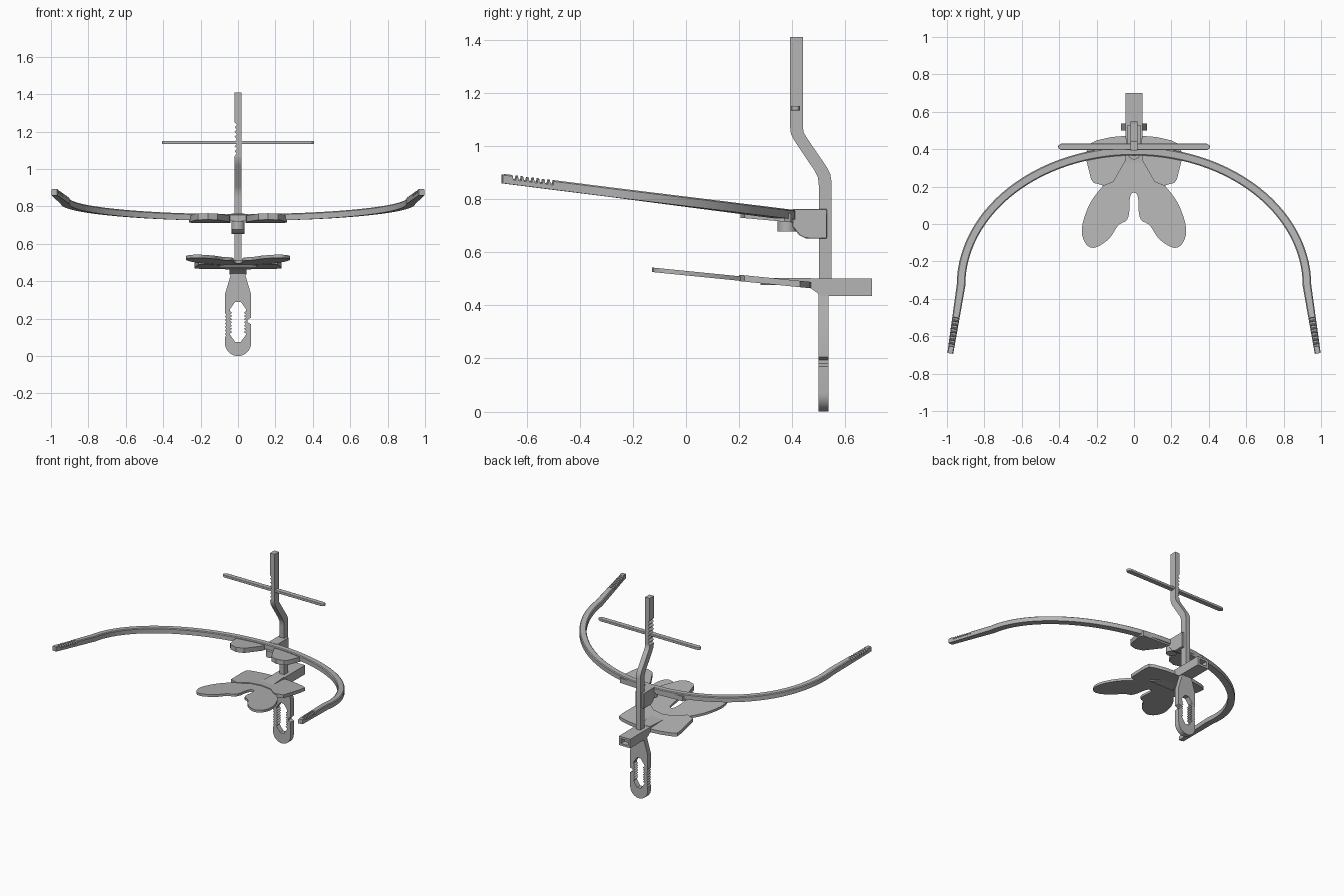
import bpy, bmesh, math
from mathutils import Matrix

old = bpy.data.objects.get("Cube")
if old:
    bpy.data.objects.remove(old)

GREY = (0.46, 0.46, 0.46, 1)
mat = bpy.data.materials.new("plain grey")
mat.diffuse_color = GREY
mat.use_nodes = True
mat.node_tree.nodes["Principled BSDF"].inputs["Base Color"].default_value = GREY


def finish(name, mesh, bevel=0):
    mesh.name = name
    bm = bmesh.new()
    bm.from_mesh(mesh)
    bmesh.ops.remove_doubles(bm, verts=bm.verts, dist=1e-5)
    bmesh.ops.recalc_face_normals(bm, faces=bm.faces)
    bm.to_mesh(mesh)
    bm.free()
    mesh.materials.clear()
    mesh.materials.append(mat)
    ob = bpy.data.objects.new(name, mesh)
    bpy.context.collection.objects.link(ob)
    if bevel:
        mod = ob.modifiers.new("soft edges", "BEVEL")
        mod.width, mod.segments, mod.limit_method = bevel, 2, "ANGLE"
    for o in bpy.context.selected_objects:
        o.select_set(False)
    ob.select_set(True)
    bpy.context.view_layer.objects.active = ob
    bpy.ops.object.shade_smooth_by_angle(angle=math.radians(30))
    return ob


# Axis maps from (outline u, outline v, thickness) to the world
FRONT = Matrix(((1, 0, 0, 0), (0, 0, 1, 0), (0, 1, 0, 0), (0, 0, 0, 1)))
SIDE = Matrix(((0, 0, 1, 0), (1, 0, 0, 0), (0, 1, 0, 0), (0, 0, 0, 1)))


def sloped(z, slope):
    return Matrix(((1, 0, 0, 0), (0, 1, 0, 0), (0, slope, 1, z), (0, 0, 0, 1)))


def prism(name, loops, thick, matrix, bevel=0):
    """Extrude an outline, with later loops as holes."""
    cu = bpy.data.curves.new(name, "CURVE")
    cu.dimensions, cu.fill_mode, cu.extrude = "2D", "BOTH", thick / 2
    for loop in loops:
        sp = cu.splines.new("POLY")
        sp.points.add(len(loop) - 1)
        for p, (u, v) in zip(sp.points, loop):
            p.co = (u, v, 0, 1)
        sp.use_cyclic_u = True
    tmp = bpy.data.objects.new("temp", cu)
    bpy.context.collection.objects.link(tmp)
    deps = bpy.context.evaluated_depsgraph_get()
    mesh = bpy.data.meshes.new_from_object(tmp.evaluated_get(deps))
    bpy.data.objects.remove(tmp)
    mesh.transform(matrix)
    return finish(name, mesh, bevel)


def both(half):
    return half + [(-u, v) for u, v in reversed(half) if abs(u) > 1e-6]


def rounded(pts, times=2):
    """Cut the corners of a closed outline."""
    for _ in range(times):
        nxt = pts[1:] + pts[:1]
        pts = [(a[0] + (b[0] - a[0]) * k, a[1] + (b[1] - a[1]) * k)
               for a, b in zip(pts, nxt) for k in (0.25, 0.75)]
    return pts


def teeth(x, depth, z0, z1, n):
    """Row of triangular teeth along a vertical edge."""
    return [(x + (depth if i % 2 else 0), z0 + (z1 - z0) * i / (2 * n))
            for i in range(2 * n + 1)]


# Upright rod: toothed upper length, then the bent lower length
prism("upper_rod", [[(0.018, 1.065), (0.018, 1.41), (-0.018, 1.41)]
                    + teeth(-0.018, 0.012, 1.25, 1.07, 7) + [(-0.018, 1.065)]],
      0.048, Matrix.Translation((0, 0.416, 0)) @ FRONT)
prism("bent_rod", [[(0.392, 1.07), (0.395, 1.045), (0.408, 1.02), (0.485, 0.905),
                    (0.497, 0.88), (0.50, 0.85), (0.50, 0.45), (0.547, 0.45),
                    (0.547, 0.87), (0.543, 0.895), (0.53, 0.92), (0.455, 1.03),
                    (0.443, 1.05), (0.44, 1.07)]], 0.036, SIDE)

# Sighting crossbar
prism("crossbar", [both([(0.39, 0.395), (0.405, 0.405), (0.405, 0.42), (0.39, 0.43)])],
      0.018, Matrix.Translation((0, 0, 1.142)), 0.003)

# Hanging paddle with toothed slot and side notch
R = 0.07
arc = [(R * math.cos(a), R - R * math.sin(a))
       for a in (math.pi * i / 16 for i in range(17))]
outline = ([(0.04, 0.47), (0.04, 0.43), (R, 0.33), (R, 0.205), (0.052, 0.195),
            (0.052, 0.18), (R, 0.17)] + arc + teeth(-R, 0.007, 0.1, 0.23, 7)
           + [(-R, 0.33), (-0.04, 0.43), (-0.04, 0.47)])
slot = ([(0.015, 0.075), (0.043, 0.115)] + teeth(0.043, -0.012, 0.12, 0.24, 7)
        + [(0.043, 0.25), (0.015, 0.29), (-0.015, 0.29), (-0.043, 0.25)]
        + teeth(-0.043, 0.012, 0.24, 0.12, 7) + [(-0.043, 0.115), (-0.015, 0.075)])
prism("paddle", [outline, slot], 0.037, Matrix.Translation((0, 0.518, 0)) @ FRONT)

# Slide block behind the bite plate, with a recess in its rear end
prism("slide_block", [[(0.455, 0.50), (0.455, 0.475), (0.51, 0.435),
                       (0.66, 0.435), (0.66, 0.50)]], 0.09, SIDE)
prism("slide_socket", [[(0.045, 0.435), (0.045, 0.50), (-0.045, 0.50), (-0.045, 0.435)],
                       [(0.028, 0.45), (0.028, 0.485), (-0.028, 0.485), (-0.028, 0.45)]],
      0.041, Matrix.Translation((0, 0.68, 0)) @ FRONT)

# Bite plate: forked front, winged back, centre rib
fork = rounded([(0.025, 0.15), (0.025, 0.02), (0.085, 0.0), (0.13, -0.085),
                (0.235, -0.145), (0.29, -0.05), (0.25, 0.09), (0.19, 0.18),
                (0.11, 0.26), (0.03, 0.29), (-0.03, 0.29)]
               + [(-u, v) for u, v in reversed(
                   [(0.025, 0.15), (0.025, 0.02), (0.085, 0.0), (0.13, -0.085),
                    (0.235, -0.145), (0.29, -0.05), (0.25, 0.09), (0.19, 0.18),
                    (0.11, 0.26)])] + [(0, 0.175)])
prism("bite_fork", [fork], 0.017, sloped(0.521, -0.1))
prism("bite_wing", [both([(0, 0.475), (0.12, 0.465), (0.2, 0.447), (0.232, 0.43),
                          (0.232, 0.38), (0.21, 0.22), (0.15, 0.2), (0.08, 0.255),
                          (0, 0.27)])], 0.024, sloped(0.523, -0.1))
prism("bite_rib", [both([(0.1, 0.28), (0.05, 0.34), (0.04, 0.47)])],
      0.026, Matrix.Translation((0, 0, 0.489)))

# Clamp block on the rod and its thumb knob
prism("clamp_block", [[(0.40, 0.762), (0.40, 0.70), (0.425, 0.665), (0.45, 0.652),
                       (0.53, 0.652), (0.53, 0.762)]], 0.07, SIDE, 0.003)
prism("clamp_knob", [[(0.035 * math.cos(math.tau * i / 24),
                       0.38 + 0.035 * math.sin(math.tau * i / 24)) for i in range(24)]],
      0.045, Matrix.Translation((0, 0, 0.70)))

# Wing plates under the middle of the bow
for side, s in (("left", 1), ("right", -1)):
    wing = [(0.04, 0.405), (0.045, 0.34), (0.11, 0.225), (0.16, 0.205),
            (0.215, 0.22), (0.23, 0.24), (0.262, 0.37), (0.25, 0.395)]
    prism(side + "_bow_wing", [[(s * u, v) for u, v in wing]], 0.034, sloped(0.765, -0.09))


# Curved bow: swept box with notches on top near both tips
def bow_half():
    stations = []
    for i in range(29):
        a = math.pi / 2 * (1 - i / 28)
        stations.append((0.925 * math.cos(a), -0.33 + 0.72 * math.sin(a), 0, 0.023))
    ys = [(-0.42, 0)]
    for i in range(8):
        y = -0.50 - 0.02 * i
        ys += [(y, 0), (y - 0.003, 0.014), (y - 0.012, 0.014), (y - 0.015, 0)]
    ys += [(-0.68, 0), (-0.692, 0.003)]
    for y, cut in ys:
        t = (-0.33 - y) / 0.36
        stations.append((0.925 + 0.057 * t, y, cut, 0.023 - 0.007 * t))
    return stations


right = bow_half()
path = [(-x, y, c, w) for x, y, c, w in reversed(right[1:])] + right
bm = bmesh.new()
rings = []
for i, (x, y, cut, w) in enumerate(path):
    ax, ay = path[max(i - 1, 0)][:2]
    bx, by = path[min(i + 1, len(path) - 1)][:2]
    d = math.hypot(bx - ax, by - ay)
    nx, ny = -(by - ay) / d, (bx - ax) / d
    z = 0.79 - 0.126 * y
    lo, hi = z - 0.018, z + 0.018 - cut
    rings.append([bm.verts.new((x + nx * k * w, y + ny * k * w, h))
                  for k, h in ((1, lo), (1, hi - 0.005), (0.75, hi),
                               (-0.75, hi), (-1, hi - 0.005), (-1, lo))])
for a, b in zip(rings, rings[1:]):
    for j in range(6):
        bm.faces.new((a[j], a[(j + 1) % 6], b[(j + 1) % 6], b[j]))
bm.faces.new(rings[0])
bm.faces.new(rings[-1])
bow = bpy.data.meshes.new("bow")
bm.to_mesh(bow)
bm.free()
finish("bow", bow)
